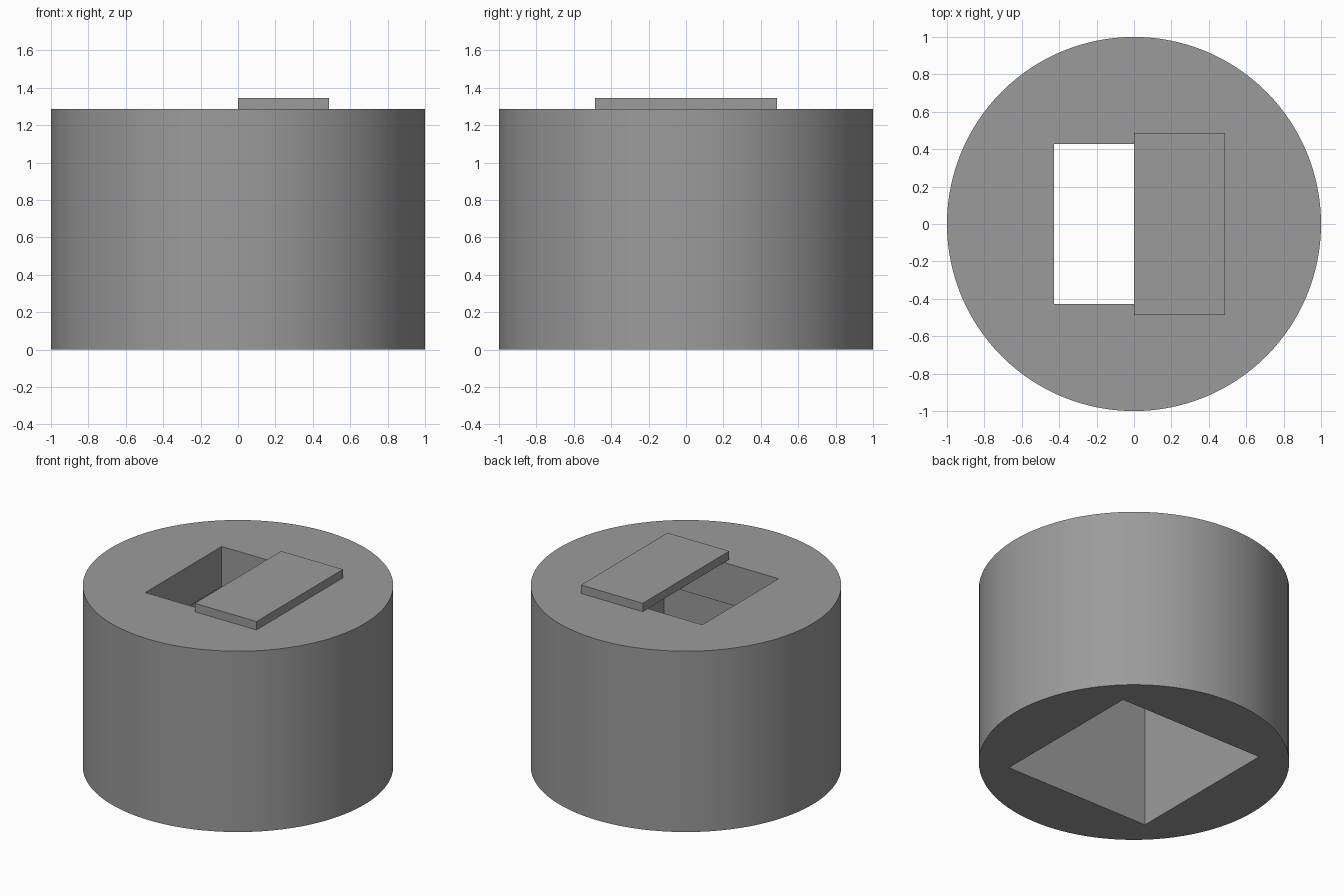
import bpy
import math

if "Cube" in bpy.data.objects:
    bpy.data.objects.remove(bpy.data.objects["Cube"])

U = 1 / 7  # design module: the body radius is seven modules

grey = bpy.data.materials.new("plain grey")
grey.diffuse_color = (0.33, 0.33, 0.33, 1)
grey.use_nodes = True
grey.node_tree.nodes["Principled BSDF"].inputs["Base Color"].default_value = grey.diffuse_color


def box(name, x0, x1, y0, y1, z0, z1):
    """Axis-aligned box given by its limits."""
    bpy.ops.mesh.primitive_cube_add(
        size=1, location=((x0 + x1) / 2, (y0 + y1) / 2, (z0 + z1) / 2))
    ob = bpy.context.object
    ob.name = name
    ob.scale = (x1 - x0, y1 - y0, z1 - z0)
    bpy.ops.object.transform_apply(location=True, rotation=True, scale=True)
    ob.data.materials.append(grey)
    return ob


def cut(target, cutter):
    """Subtract the cutter from the target and remove the cutter."""
    cutter.hide_render = True
    mod = target.modifiers.new("cut", 'BOOLEAN')
    mod.operation = 'DIFFERENCE'
    mod.solver = 'EXACT'
    mod.object = cutter
    bpy.context.view_layer.objects.active = target
    bpy.ops.object.modifier_apply(modifier=mod.name)
    bpy.data.objects.remove(cutter, do_unlink=True)


# Round body
bpy.ops.mesh.primitive_cylinder_add(
    vertices=128, radius=7 * U, depth=9 * U, location=(0, 0, 4.5 * U))
body = bpy.context.object
body.name = "body"
bpy.ops.object.transform_apply(location=True, rotation=True, scale=True)
body.data.materials.append(grey)

# Wide square chamber open at the bottom, narrower square opening through the top
cut(body, box("chamber_cutter", -4 * U, 4 * U, -4 * U, 4 * U, -1 * U, 7 * U))
cut(body, box("opening_cutter", -3 * U, 3 * U, -3 * U, 3 * U, 6 * U, 10 * U))

bpy.ops.object.select_all(action='DESELECT')
body.select_set(True)
bpy.context.view_layer.objects.active = body
bpy.ops.object.shade_smooth_by_angle(angle=math.radians(30))

# Flat lid covering the right half of the opening
box("lid", 0, 3.4 * U, -3.4 * U, 3.4 * U, 9 * U, 9.42 * U)
